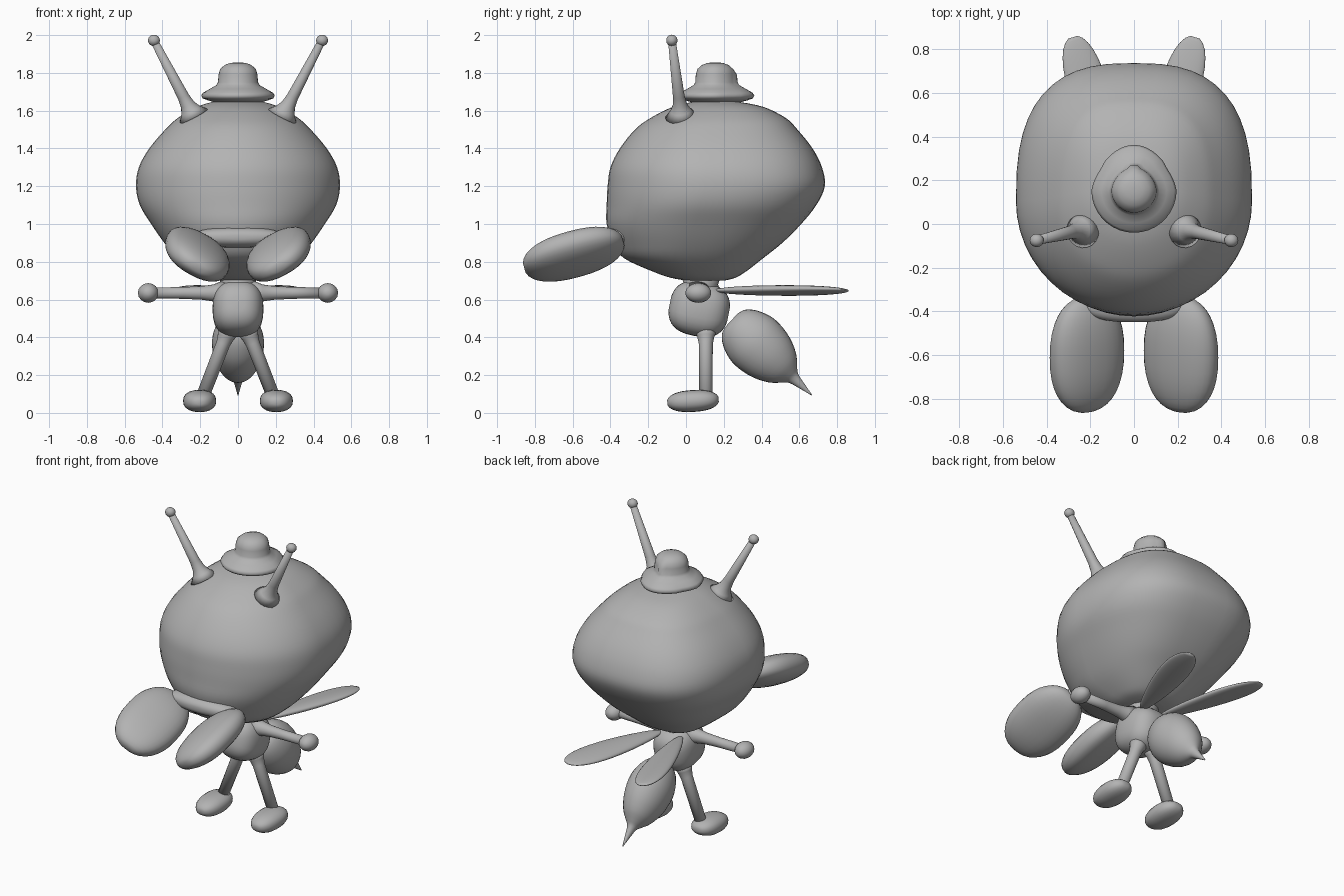
import bpy, bmesh, math
from mathutils import Vector, Matrix

if "Cube" in bpy.data.objects:
    bpy.data.objects.remove(bpy.data.objects["Cube"])

grey = bpy.data.materials.new("mid grey")
grey.diffuse_color = (0.45, 0.45, 0.45, 1)
grey.use_nodes = True
grey.node_tree.nodes["Principled BSDF"].inputs["Base Color"].default_value = grey.diffuse_color


def loft(name, rings):
    """Skin closed rings of points and cap both ends."""
    bm = bmesh.new()
    vr = [[bm.verts.new(p) for p in r] for r in rings]
    n = len(rings[0])
    for a, b in zip(vr, vr[1:]):
        for i in range(n):
            j = (i + 1) % n
            bm.faces.new((a[i], a[j], b[j], b[i]))
    for r in (vr[0], vr[-1]):
        c = bm.verts.new(sum((v.co for v in r), Vector()) / n)
        for i in range(n):
            bm.faces.new((r[i], r[(i + 1) % n], c))
    bmesh.ops.recalc_face_normals(bm, faces=bm.faces)
    for f in bm.faces:
        f.smooth = True
    me = bpy.data.meshes.new(name)
    bm.to_mesh(me)
    bm.free()
    me.materials.append(grey)
    ob = bpy.data.objects.new(name, me)
    bpy.context.collection.objects.link(ob)
    return ob


def spow(v, e):
    return math.copysign(abs(v) ** e, v)


def blob(name, centre, size, rot=None, power=2.0, taper=0.0, n=28):
    """Superellipsoid; taper widens it towards local +y."""
    m = Matrix.Translation(centre) @ (rot or Matrix.Identity(4))
    e = 2 / power
    rings = []
    for k in range(1, 18):
        a = -math.pi / 2 + math.pi * k / 18
        ring = []
        for i in range(n):
            t = 2 * math.pi * i / n
            # the pole axis is local y
            x, z = spow(math.cos(a), e) * spow(math.cos(t), e), spow(math.cos(a), e) * spow(math.sin(t), e)
            y = spow(math.sin(a), e)
            ring.append(m @ Vector((size[0] * x * (1 + taper * y), size[1] * y, size[2] * z)))
        rings.append(ring)
    return loft(name, rings)


def turned(name, p0, p1, profile, n=20, xscale=1.0):
    """Revolve (distance, radius) pairs about the axis p0 -> p1."""
    p0, p1 = Vector(p0), Vector(p1)
    q = (p1 - p0).to_track_quat('Z', 'Y')
    rings = []
    for d, r in profile:
        ring = []
        for i in range(n):
            t = 2 * math.pi * i / n
            p = p0 + q @ Vector((r * math.cos(t), r * math.sin(t), d))
            p.x *= xscale
            ring.append(p)
        rings.append(ring)
    return loft(name, rings)


def smooth_rows(rows, steps=4):
    """Catmull-Rom interpolation between table rows."""
    out = []
    for i in range(len(rows) - 1):
        a, b, c, d = (rows[min(max(i + k, 0), len(rows) - 1)] for k in (-1, 0, 1, 2))
        for s in range(steps):
            t = s / steps
            out.append([0.5 * (2 * q + (r - p) * t + (2 * p - 5 * q + 4 * r - u) * t * t
                               + (3 * q - p - 3 * r + u) * t ** 3)
                        for p, q, r, u in zip(a, b, c, d)])
    return out + [list(rows[-1])]


# head: height, half width, front y, back y
head_rows = [(0.70, 0.10, 0.01, 0.20), (0.715, 0.17, -0.08, 0.26), (0.75, 0.23, -0.18, 0.32),
             (0.82, 0.32, -0.33, 0.41), (0.90, 0.39, -0.385, 0.51), (1.0, 0.46, -0.42, 0.61),
             (1.1, 0.52, -0.42, 0.69), (1.2, 0.54, -0.415, 0.735), (1.3, 0.525, -0.40, 0.72),
             (1.4, 0.47, -0.35, 0.67), (1.5, 0.385, -0.27, 0.59), (1.56, 0.32, -0.19, 0.53),
             (1.62, 0.22, -0.07, 0.41), (1.65, 0.12, 0.05, 0.26)]
rings = []
for z, w, f, b in smooth_rows(head_rows):
    cy = (f + b) / 2 - 0.05 * (b - f)
    ring = []
    for i in range(48):
        t = 2 * math.pi * i / 48
        c, s = math.cos(t), math.sin(t)
        e = 2 / 2.7 if s > 0 else 1
        ring.append((w * spow(c, e), cy + (b - cy if s > 0 else cy - f) * spow(s, e), z))
    rings.append(ring)
loft("head", rings)

# hat, slightly egg-shaped towards the back
hat = turned("hat", (0, 0.155, 0), (0, 0.155, 1),
             [(1.63, 0.08), (1.655, 0.16), (1.665, 0.187), (1.68, 0.195), (1.695, 0.185),
              (1.715, 0.15), (1.735, 0.115), (1.75, 0.106), (1.79, 0.103), (1.82, 0.095),
              (1.842, 0.07), (1.853, 0.04), (1.855, 0.01)], 36)
for v in hat.data.vertices:
    y = v.co.y - 0.155
    v.co.x *= 1 - 1.0 * max(y, 0)
    v.co.y += 0.012 if y > 0.1 else 0

# torso with neck
blob("torso", (0, 0.07, 0.55), (0.135, 0.16, 0.145), Matrix.Rotation(-0.2, 4, 'X'), 2.6)
turned("neck", (0, 0.08, 0.62), (0, 0.08, 0.74), [(0, 0.11), (0.06, 0.09), (0.12, 0.11)])

# abdomen with stinger
turned("abdomen", (0, 0.24, 0.49), (0, 0.665, 0.095),
       smooth_rows([(0, 0.05), (0.015, 0.09), (0.06, 0.128), (0.13, 0.155), (0.2, 0.16), (0.29, 0.143),
                    (0.37, 0.105), (0.42, 0.06), (0.45, 0.034), (0.51, 0.018), (0.58, 0.003)], 3),
       28, 0.86)

# bridge joining the two mouth lobes to the head
blob("mouth_bridge", (0, -0.365, 0.93), (0.24, 0.085, 0.055), power=2.3)

for side, s in (("left", 1), ("right", -1)):
    # drooping mouth lobes, outer edge raised
    rot = Matrix.Rotation(0.27, 4, 'X') @ Matrix.Rotation(-0.5 * s, 4, 'Y')
    blob(side + "_mouth_lobe", (0.215 * s, -0.595, 0.84), (0.185, 0.275, 0.09), rot, 2.3)

    # antenna with flared root and ball tip
    a, b = Vector((0.235 * s, -0.025, 1.57)), Vector((0.445 * s, -0.075, 1.972))
    L = (b - a).length
    turned(side + "_antenna", a, b, [(0, 0.085), (0.035, 0.055), (0.07, 0.038), (0.12, 0.031), (L, 0.02)])
    blob(side + "_antenna_tip", b, (0.032, 0.03, 0.03), n=16)

    # arm and hand
    turned(side + "_arm", (0.07 * s, 0.065, 0.635), (0.45 * s, 0.065, 0.635),
           [(0, 0.07), (0.06, 0.045), (0.12, 0.036), (0.22, 0.031), (0.38, 0.029)])
    blob(side + "_hand", (0.475 * s, 0.065, 0.635), (0.055, 0.068, 0.052), n=16)

    # paddle-shaped wing, swept back and out
    blob(side + "_wing", (0.175 * s, 0.505, 0.648), (0.085, 0.37, 0.026),
         Matrix.Rotation(-0.29 * s, 4, 'Z') @ Matrix.Rotation(-0.12 * s, 4, 'Y'), 2.1, 0.4)

    # leg and foot
    a, b = Vector((0.05 * s, 0.105, 0.44)), Vector((0.19 * s, 0.105, 0.08))
    turned(side + "_leg", a, b, [(0, 0.06), (0.04, 0.045), (0.08, 0.037), ((b - a).length, 0.035)])
    blob(side + "_foot", (0.203 * s, 0.037, 0.063), (0.088, 0.138, 0.058),
         Matrix.Rotation(0.06, 4, 'X'), 2.3, 0.05, 20)
